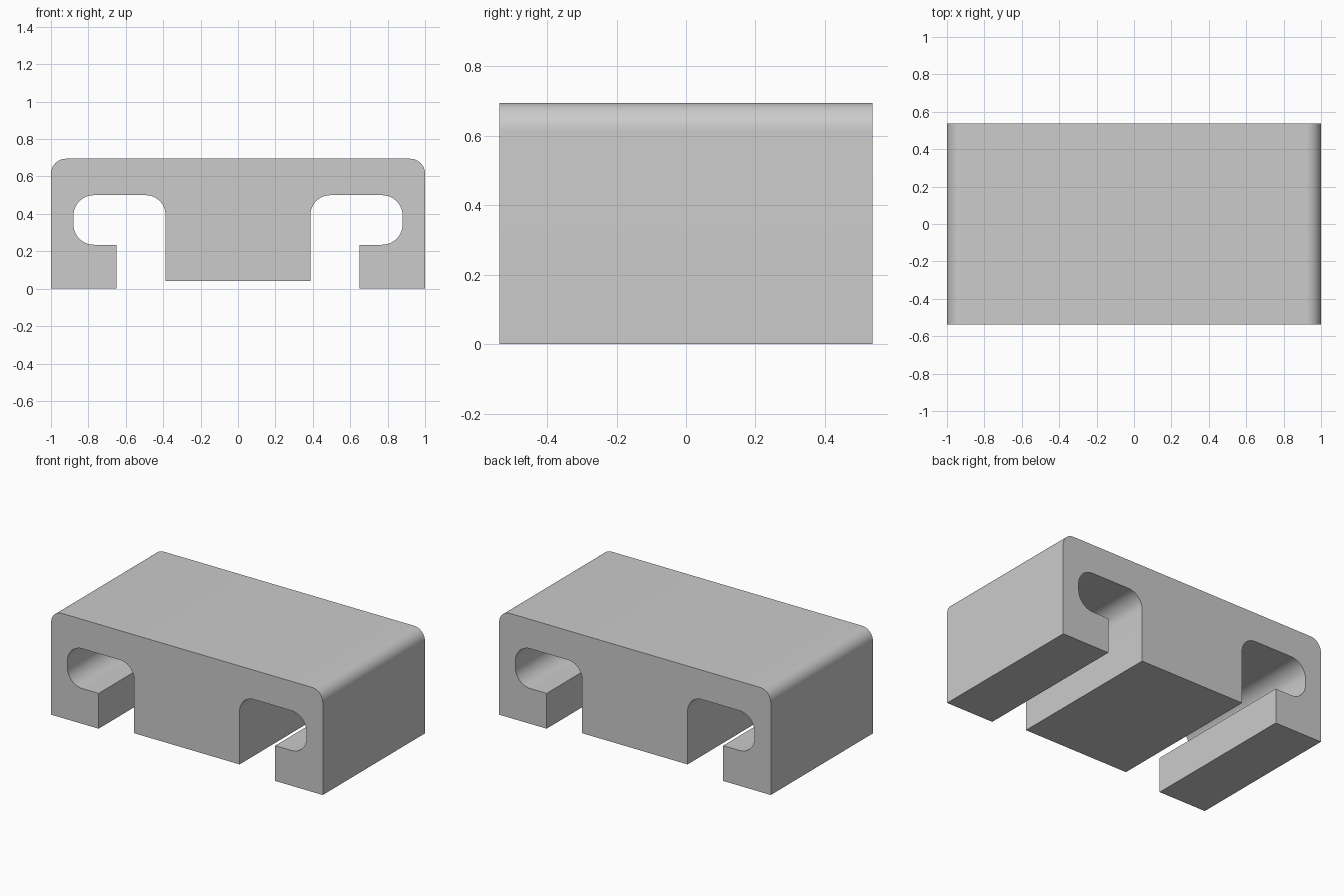
import bpy
import bmesh
from math import cos, sin, pi
from mathutils import Vector

if "Cube" in bpy.data.objects:
    bpy.data.objects.remove(bpy.data.objects["Cube"], do_unlink=True)

HALF_DEPTH = 0.537
ARC_STEPS = 12

# Right half of the cross-section: x, z, corner radius
half = [
    (0.388, 0.04, 0), (0.388, 0.5, 0.105),
    (0.88, 0.5, 0.11), (0.88, 0.235, 0.11),
    (0.65, 0.235, 0), (0.65, 0, 0),
    (1, 0, 0), (1, 0.695, 0.08),
]
corners = half + [(-x, z, r) for x, z, r in reversed(half)]


def rounded(points):
    """Replace each right-angled corner that has a radius with an arc."""
    spots = [Vector((x, 0, z)) for x, z, r in points]
    outline = []
    for i, p in enumerate(spots):
        r = points[i][2]
        if not r:
            outline.append(p)
            continue
        a = (spots[i - 1] - p).normalized() * r
        b = (spots[(i + 1) % len(spots)] - p).normalized() * r
        for k in range(ARC_STEPS + 1):
            t = k / ARC_STEPS * pi / 2
            outline.append(p + a * (1 - sin(t)) + b * (1 - cos(t)))
    return outline


# Extrude the slotted cross-section from front to back
bm = bmesh.new()
front = Vector((0, -HALF_DEPTH, 0))
face = bm.faces.new([bm.verts.new(p + front) for p in rounded(corners)])
result = bmesh.ops.extrude_face_region(bm, geom=[face], use_keep_orig=True)
back = [v for v in result["geom"] if isinstance(v, bmesh.types.BMVert)]
bmesh.ops.translate(bm, verts=back, vec=(0, 2 * HALF_DEPTH, 0))
bmesh.ops.recalc_face_normals(bm, faces=bm.faces)
mesh = bpy.data.meshes.new("slotted_block")
bm.to_mesh(mesh)
bm.free()

block = bpy.data.objects.new("slotted_block", mesh)
bpy.context.collection.objects.link(block)

# Plain grey material
grey = bpy.data.materials.new("light_grey")
grey.use_nodes = True
colour = (0.6, 0.6, 0.6, 1)
grey.diffuse_color = colour
grey.node_tree.nodes["Principled BSDF"].inputs["Base Color"].default_value = colour
mesh.materials.append(grey)

# Smooth the rounded corners, keep the rest crisp
bpy.ops.object.select_all(action="DESELECT")
block.select_set(True)
bpy.context.view_layer.objects.active = block
bpy.ops.object.shade_smooth_by_angle()
